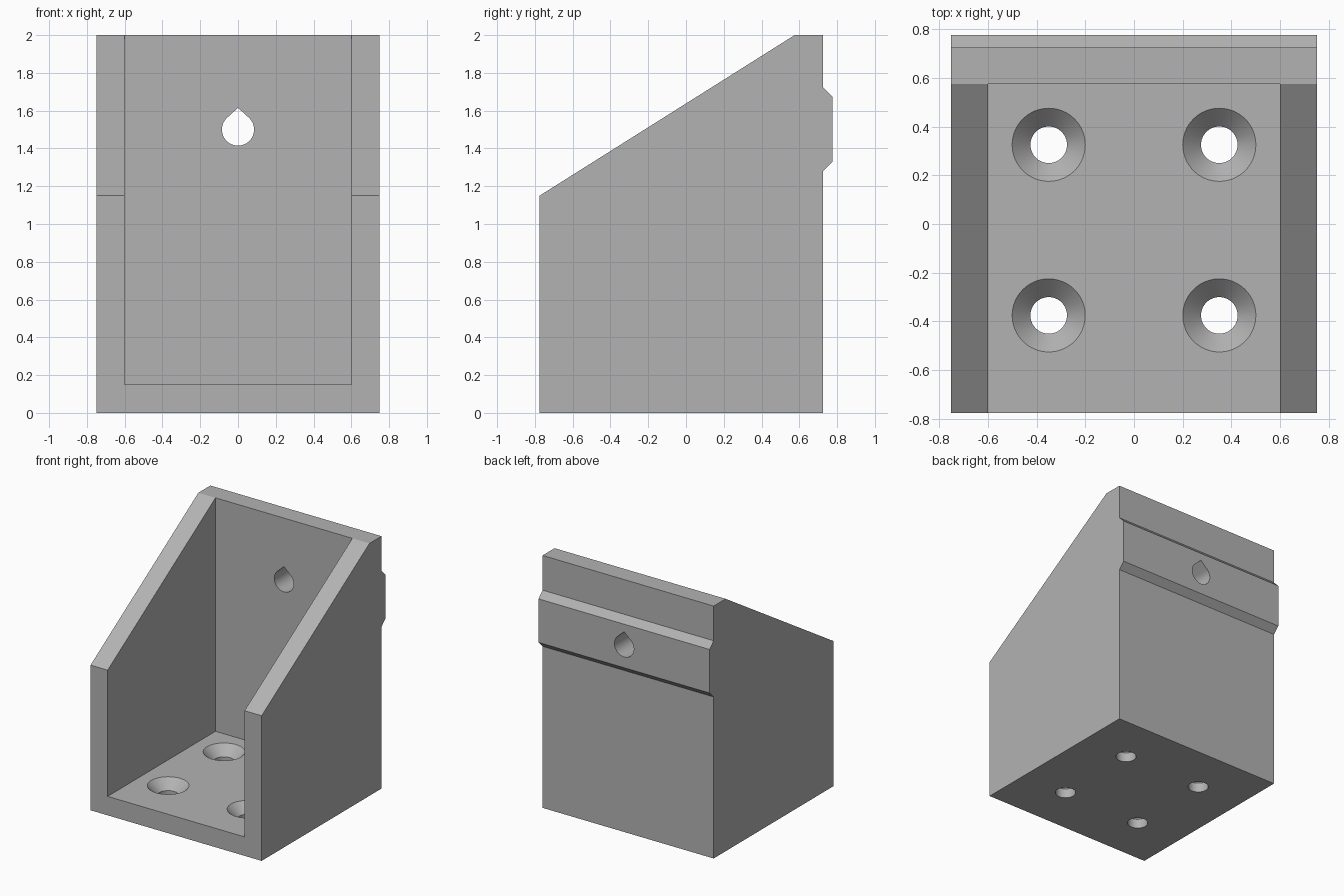
import bpy, bmesh, math
from mathutils import Vector

cube = bpy.data.objects.get("Cube")
if cube:
    bpy.data.objects.remove(cube, do_unlink=True)

grey = bpy.data.materials.new("plain grey")
grey.use_nodes = True
colour = (0.45, 0.45, 0.45, 1)
grey.diffuse_color = colour
grey.node_tree.nodes["Principled BSDF"].inputs["Base Color"].default_value = colour


def add_object(name, bm):
    bmesh.ops.recalc_face_normals(bm, faces=bm.faces)
    mesh = bpy.data.meshes.new(name)
    bm.to_mesh(mesh)
    bm.free()
    mesh.materials.append(grey)
    obj = bpy.data.objects.new(name, mesh)
    bpy.context.collection.objects.link(obj)
    return obj


def prism(name, points, direction):
    """Extrude a closed outline along a direction."""
    bm = bmesh.new()
    face = bm.faces.new([bm.verts.new(p) for p in points])
    new = bmesh.ops.extrude_face_region(bm, geom=[face])["geom"]
    bmesh.ops.translate(bm, vec=Vector(direction),
                        verts=[v for v in new if isinstance(v, bmesh.types.BMVert)])
    return add_object(name, bm)


def lathe(name, profile, x, y, sides=64):
    """Stack rings of (radius, z) into a solid of revolution."""
    bm = bmesh.new()
    rings = [[bm.verts.new((x + r * math.cos(math.tau * i / sides),
                            y + r * math.sin(math.tau * i / sides), z))
              for i in range(sides)] for r, z in profile]
    for low, high in zip(rings, rings[1:]):
        for i in range(sides):
            j = (i + 1) % sides
            bm.faces.new((low[i], low[j], high[j], high[i]))
    bm.faces.new(rings[0])
    bm.faces.new(rings[-1])
    return add_object(name, bm)


def cut(target, cutter):
    """Subtract the cutter, then discard it."""
    cutter.hide_render = True
    mod = target.modifiers.new("cut", "BOOLEAN")
    mod.operation = "DIFFERENCE"
    mod.solver = "EXACT"
    mod.object = cutter
    bpy.context.view_layer.objects.active = target
    bpy.ops.object.modifier_apply(modifier=mod.name)
    bpy.data.objects.remove(cutter, do_unlink=True)


# Bracket body: side outline with sloping top and rear locating rib
outline = [(-0.775, 0), (0.725, 0), (0.725, 1.28), (0.775, 1.33), (0.775, 1.675),
           (0.725, 1.725), (0.725, 2), (0.575, 2), (-0.775, 1.15)]
bracket = prism("bracket_body", [(-0.75, y, z) for y, z in outline], (1.5, 0, 0))

# Open cavity between the side walls
floor = [(-0.6, -1), (0.6, -1), (0.6, 0.575), (-0.6, 0.575)]
cut(bracket, prism("cavity", [(x, y, 0.15) for x, y in floor], (0, 0, 3)))

# Four countersunk screw holes in the floor
for x in (-0.35, 0.35):
    for y in (-0.375, 0.325):
        cut(bracket, lathe("screw_hole",
                           [(0.075, -0.1), (0.075, 0.075), (0.15, 0.15), (0.15, 0.2)], x, y))

# Teardrop hole through the back wall: round below, pointed on top
radius, centre = 0.085, 1.5
arc = [math.radians(135 + 270 * i / 48) for i in range(49)]
drop = [(radius * math.cos(a), 0.4, centre + radius * math.sin(a)) for a in arc]
drop.append((0, 0.4, centre + radius * math.sqrt(2) - 0.005))
cut(bracket, prism("teardrop_hole", drop, (0, 0.6, 0)))

# Smooth hole walls, crisp corners
bpy.ops.object.select_all(action="DESELECT")
bracket.select_set(True)
bpy.context.view_layer.objects.active = bracket
bpy.ops.object.shade_smooth_by_angle(angle=math.radians(25))
